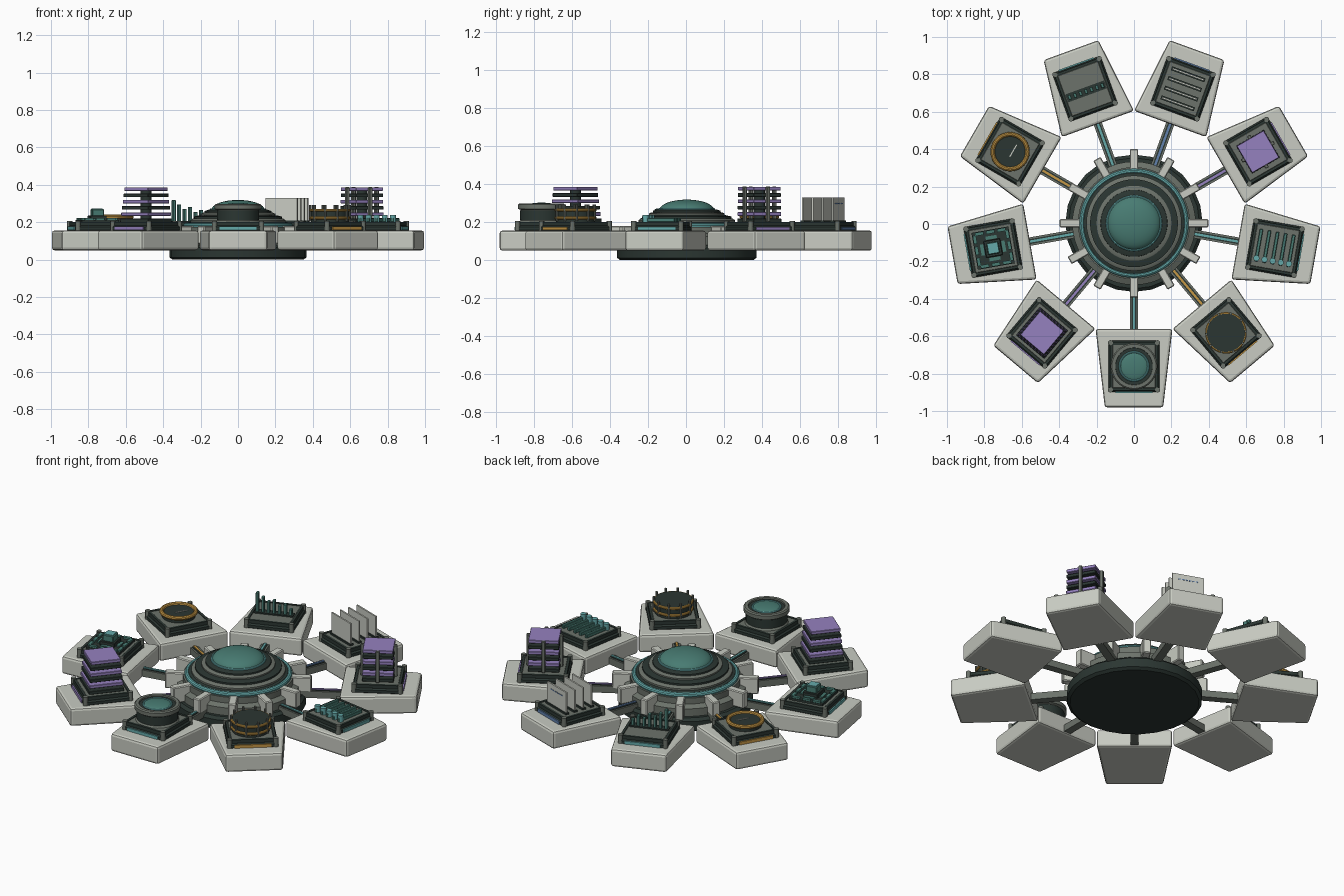
import bpy, bmesh
from math import radians, sin, cos, pi, tan
from mathutils import Matrix

if "Cube" in bpy.data.objects:
    bpy.data.objects.remove(bpy.data.objects["Cube"])

def mat(name, c):
    m = bpy.data.materials.new(name)
    m.diffuse_color = (*c, 1)
    m.use_nodes = True
    m.node_tree.nodes["Principled BSDF"].inputs["Base Color"].default_value = m.diffuse_color
    return m

WHITE = mat("shell_white", (.58, .60, .54))
DARK = mat("dark_green", (.024, .037, .032))
GREY = mat("plate_grey", (.15, .17, .145))
TEAL = mat("teal", (.065, .2, .17))
CYAN = mat("light_teal", (.13, .40, .40))
ORANGE = mat("amber", (.56, .31, .06))
PURPLE = mat("purple", (.30, .22, .52))
BLUE = mat("blue", (.12, .22, .42))

CENTRE = Matrix.Translation((0, .004, 0))
M = CENTRE          # current placement frame

def finish(name, bm, m, smooth=False, bevel=0, segs=2):
    if bevel:
        bmesh.ops.bevel(bm, geom=bm.edges[:], offset=bevel, segments=segs, profile=.5, affect='EDGES')
    bmesh.ops.recalc_face_normals(bm, faces=bm.faces[:])
    me = bpy.data.meshes.new(name)
    bm.to_mesh(me)
    bm.free()
    ob = bpy.data.objects.new(name, me)
    bpy.context.collection.objects.link(ob)
    ob.matrix_world = M
    me.materials.append(m)
    if smooth:
        bpy.ops.object.select_all(action='DESELECT')
        ob.select_set(True)
        bpy.context.view_layer.objects.active = ob
        bpy.ops.object.shade_smooth_by_angle(angle=radians(35))
    return ob

def box(name, x, y, z0, z1, sx, sy, m, bevel=0, rot=0):
    bm = bmesh.new()
    bmesh.ops.create_cube(bm, size=1, matrix=Matrix.Rotation(rot, 4, 'Z') @ Matrix.Translation((x, y, (z0 + z1) / 2))
                          @ Matrix.Diagonal((sx, sy, z1 - z0, 1)))
    return finish(name, bm, m, bevel=bevel, segs=1)

def lathe(name, profile, m, n=48, x=0, y=0, closed=False):
    # spin an (r, z) profile about the vertical axis; open ends get capped
    bm = bmesh.new()
    rings = [[bm.verts.new((x + r * cos(2 * pi * i / n), y + r * sin(2 * pi * i / n), z))
              for i in range(n)] for r, z in profile]
    pairs = list(zip(rings, rings[1:])) + ([(rings[-1], rings[0])] if closed else [])
    for a, b in pairs:
        for i in range(n):
            bm.faces.new((a[i], a[(i + 1) % n], b[(i + 1) % n], b[i]))
    if not closed:
        bm.faces.new(rings[0])
        bm.faces.new(rings[-1])
    return finish(name, bm, m, smooth=True)

def cyl(name, x, y, z0, z1, r, m, n=32):
    return lathe(name, [(r, z0), (r, z1)], m, n, x, y)

def torus(name, y, z, R, r, m, n=48):
    return lathe(name, [(R + r * cos(t * pi / 5), z + r * sin(t * pi / 5)) for t in range(10)], m, n, 0, y, True)

def dome(name, y, z, r, h, m):
    return lathe(name, [(r * cos(t * pi / 16) + .0005, z + h * sin(t * pi / 16)) for t in range(9)], m, 40, 0, y)

# ---- central hub
lathe("hub_base", [(.35, 0), (.367, .012), (.367, .065), (.35, .08)], DARK, 24)
lathe("hub_body", [(.33, .08), (.33, .125), (.30, .14), (.30, .175)], GREY)
torus("hub_glow_ring", 0, .183, .278, .014, CYAN, 64)
lathe("hub_deck", [(.275, .17), (.27, .195), (.255, .2)], DARK)
lathe("hub_step_lower", [(.255, .195), (.255, .21), (.24, .22)], GREY)
lathe("hub_step_dark", [(.235, .215), (.235, .23), (.205, .237)], DARK)
lathe("hub_step_upper", [(.2, .23), (.2, .245), (.185, .252)], GREY)
lathe("hub_collar", [(.18, .245), (.178, .26), (.155, .268)], DARK)
torus("dome_rim", 0, .268, .143, .007, CYAN)
dome("hub_dome", 0, .266, .142, .053, TEAL)
for i in range(12):
    box("hub_tooth", 0, .34, .085, .18, .045, .115, WHITE, .005, i * pi / 6)

# ---- module tops, local frame: +y outward, deck at z = T
C, T = .765, .2      # pad centre radius, pad top

def turret():
    lathe("turret_body", [(.118, T), (.11, .21), (.11, .265), (.125, .27), (.125, .292), (.118, .298),
                          (.1, .298), (.098, .285)], GREY, 40, 0, C)
    cyl("turret_band", 0, C, .212, .262, .113, DARK, 40)
    cyl("turret_well", 0, C, .27, .29, .099, DARK, 40)
    torus("turret_ring", C, .29, .076, .006, CYAN)
    dome("turret_lens", C, .288, .075, .015, TEAL)

def drum():
    cyl("drum_body", 0, C, T, .272, .102, DARK, 40)
    for z in (.222, .264):
        torus("drum_band", C, z, .103, .008, ORANGE)
    for i in range(10):
        a = 2 * pi * i / 10
        cyl("drum_pin", .105 * cos(a), C + .105 * sin(a), .205, .292, .007, GREY, 8)

def sliders():
    for i in range(5):
        y = C + (i - 2) * .044
        box("slider_rail", 0, y, T, .222, .175, .018, TEAL, .003)
        cyl("slider_knob", .07, y, T, .238, .016, CYAN, 16)

def stack(taper, posts):
    for i in range(6):
        s = .166 + taper * (5 - i)
        z = .2 + i * .0335
        box("stack_layer", 0, C, z, z + .019, s, s, PURPLE if i % 2 else DARK, .002)
    cyl("stack_core", 0, C, T, .37, .03, DARK, 12)
    if posts:
        for dx, dy in ((1, 0), (-1, 0), (0, 1), (0, -1)):
            box("stack_post", dx * .09, C + dy * .09, T, .387, .02, .02, GREY, .003)

def plates():
    for i in range(4):
        y = C + (i - 1.5) * .055
        box("vertical_plate", 0, y, T, .33, .18, .009, WHITE)
        box("plate_foot", 0, y, T, .21, .19, .022, DARK)
    for j in range(6):
        box("plate_mark", (j - 2.5) * .02, C + .0875, .295, .301, .013, .003, BLUE)

def bars():
    for i, h in enumerate((.118, .095, .072, .082, .055, .065, .04)):
        box("signal_bar", (i - 3) * .031, C - .015, T, T + h, .016, .026, TEAL, .002)
    box("bar_foot", 0, C - .015, T, .207, .22, .045, DARK)

def dial():
    cyl("dial_face", 0, C, T, .23, .09, DARK, 40)
    torus("dial_ring", C, .23, .093, .012, ORANGE)
    box("dial_needle", .012, C - .012, .229, .234, .075, .006, WHITE, 0)

def chip():
    box("chip_board", 0, C, T, .212, .2, .2, DARK)
    for i in range(4):
        a = i * pi / 2
        for r, w, z in ((.088, .045, .222), (.058, .06, .219)):
            for s in ((-1, 0, 1) if r > .06 else (0,)):
                x, y = s * .06, r
                sx, sy = (w, .018) if i % 2 == 0 else (.018, w)
                box("chip_block", x * cos(a) - y * sin(a), C + x * sin(a) + y * cos(a), .205, z, sx, sy, TEAL)
    box("chip_socket", 0, C, .21, .235, .09, .09, DARK, .003)
    box("chip_core", 0, C, .23, .27, .064, .064, TEAL, .004)
    box("chip_cap", 0, C, .268, .273, .052, .052, CYAN)

MODULES = [(turret, CYAN), (drum, ORANGE), (sliders, CYAN), (lambda: stack(.001, True), PURPLE), (plates, BLUE),
           (bars, CYAN), (dial, ORANGE), (chip, CYAN), (lambda: stack(.006, False), PURPLE)]

for k, (top, accent) in enumerate(MODULES):
    M = CENTRE @ Matrix.Rotation(radians(40 * k - 180), 4, 'Z')
    # tapered shell, touching its neighbours at the inner corners
    bm = bmesh.new()
    w = .565 * tan(radians(20))
    lo, hi = [[bm.verts.new((x, y, z)) for x, y in ((-w, .565), (w, .565), (.156, .985), (-.156, .985))]
              for z in (.05, .156)]
    bm.faces.new(lo)
    bm.faces.new(hi)
    for i in range(4):
        bm.faces.new((lo[i], lo[(i + 1) % 4], hi[(i + 1) % 4], hi[i]))
    finish("module_shell", bm, WHITE, bevel=.014)
    # raised pad with edge rails and corner bolts
    box("pad_base", 0, C, .15, .182, .275, .275, DARK, .008)
    box("pad_plate", 0, C, .18, T, .232, .232, GREY, .003)
    for s in (-1, 1):
        box("pad_rail_side", s * .122, C, .178, .202, .014, .25, DARK)
        box("pad_rail_end", 0, C + s * .122, .178, .202, .25, .014, DARK)
        for t in (-1, 1):
            cyl("corner_bolt", s * .126, C + t * .126, .15, .207, .014, GREY, 12)
    box("accent_strip", 0, C + .137, .158, .176, .2, .012, accent)
    # spoke to the hub
    box("spoke", 0, .45, .06, .1, .045, .27, GREY)
    box("spoke_channel", 0, .45, .095, .103, .026, .27, DARK)
    box("spoke_light", 0, .45, .095, .108, .012, .27, accent)
    top()
